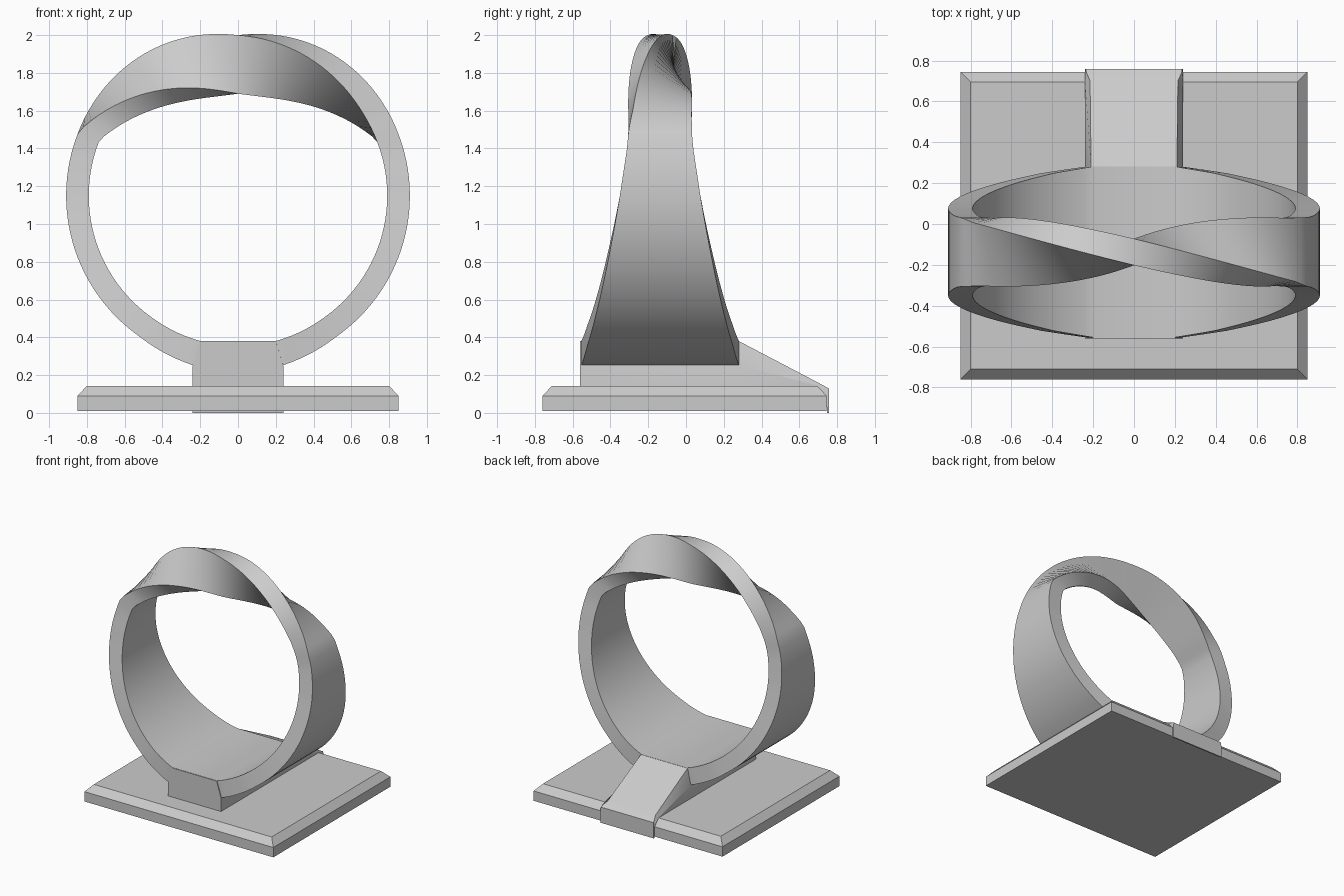
import bpy, bmesh, math

if "Cube" in bpy.data.objects:
    bpy.data.objects.remove(bpy.data.objects["Cube"])

grey = bpy.data.materials.new("light grey")
grey.diffuse_color = (0.6, 0.6, 0.6, 1)
grey.use_nodes = True
grey.node_tree.nodes["Principled BSDF"].inputs["Base Color"].default_value = grey.diffuse_color


def finish(name, bm, angle):
    bmesh.ops.recalc_face_normals(bm, faces=bm.faces)
    me = bpy.data.meshes.new(name)
    bm.to_mesh(me)
    bm.free()
    ob = bpy.data.objects.new(name, me)
    bpy.context.collection.objects.link(ob)
    me.materials.append(grey)
    bpy.ops.object.select_all(action='DESELECT')
    ob.select_set(True)
    bpy.context.view_layer.objects.active = ob
    bpy.ops.object.shade_smooth_by_angle(angle=math.radians(angle))
    return ob


def loft(bm, sections, caps=True):
    """Join equal-length rings of points with quads."""
    rings = [[bm.verts.new(p) for p in s] for s in sections]
    n = len(rings[0])
    for a, b in zip(rings, rings[1:]):
        for i in range(n):
            j = (i + 1) % n
            bm.faces.new((a[i], a[j], b[j], b[i]))
    if caps:
        bm.faces.new(rings[0])
        bm.faces.new(rings[-1])
    return rings


def interp(table, v):
    for (a, fa), (b, fb) in zip(table, table[1:]):
        if v <= b:
            return fa + (fb - fa) * (v - a) / (b - a)
    return table[-1][1]


# Base plate with a chamfered top edge
def rect(z, inset):
    x, y0, y1 = 0.85 - inset, -0.76 + inset, 0.745 - inset
    return [(-x, y0, z), (x, y0, z), (x, y1, z), (-x, y1, z)]


bm = bmesh.new()
loft(bm, [rect(0.01, 0), rect(0.09, 0), rect(0.143, 0.05)])
finish("base_plate", bm, 20)

# Strap: block under the ring, sloping down over the back edge of the plate
# (y, bottom z, shoulder z, top z, top half width)
strap = [(-0.56, 0.03, 0.25, 0.38, 0.2), (0.28, 0.03, 0.25, 0.38, 0.21),
         (0.70, 0.03, 0.145, 0.16, 0.215), (0.746, 0.03, 0.1, 0.135, 0.235),
         (0.747, 0.0, 0.1, 0.134, 0.235), (0.758, 0.0, 0.1, 0.128, 0.235)]
bm = bmesh.new()
loft(bm, [[(-0.24, y, zb), (0.24, y, zb), (0.24, y, zs), (w, y, zt), (-w, y, zt), (-0.24, y, zs)]
          for y, zb, zs, zt, w in strap])
finish("strap", bm, 20)

# Ring: a flat band with a half twist across its top
TWIST, END, STEPS = 68, 165.2, 110
HALF_WIDTH = [(0, 0.155), (60, 0.158), (74, 0.175), (90, 0.213), (101, 0.243),
              (116, 0.287), (134, 0.34), (150, 0.385), (END, 0.4175)]
HALF_THICK = [(0, 0.065), (68, 0.06), (145, 0.06), (END, 0.067)]
RADIUS = [(68, 0.85), (145, 0.85), (END, 0.862)]


def ring_section(deg):
    a = abs(deg)
    w, t = interp(HALF_WIDTH, a), interp(HALF_THICK, a)
    path = 0.695 + 0.155 * (a / TWIST) ** 1.6 if a < TWIST else interp(RADIUS, a)
    phi = math.radians(90 * (1 + max(-1, min(1, deg / TWIST))))
    c, s, th = math.cos(phi), math.sin(phi), math.radians(deg)
    pts = []
    for y, r in ((-w, t), (w, t), (w, -t), (-w, -t)):
        rad = path + y * s + r * c
        pts.append((rad * math.sin(th), -0.137 + y * c - r * s, 1.15 + rad * math.cos(th)))
    return pts


bm = bmesh.new()
rings = loft(bm, [ring_section(-END + 2 * END * i / STEPS) for i in range(STEPS + 1)], caps=False)
first, last = rings[0], rings[-1]
for i in range(4):  # close across the bottom, half a turn round
    bm.faces.new((last[i], last[(i + 1) % 4], first[(i + 3) % 4], first[(i + 2) % 4]))
finish("twisted_ring", bm, 30)
